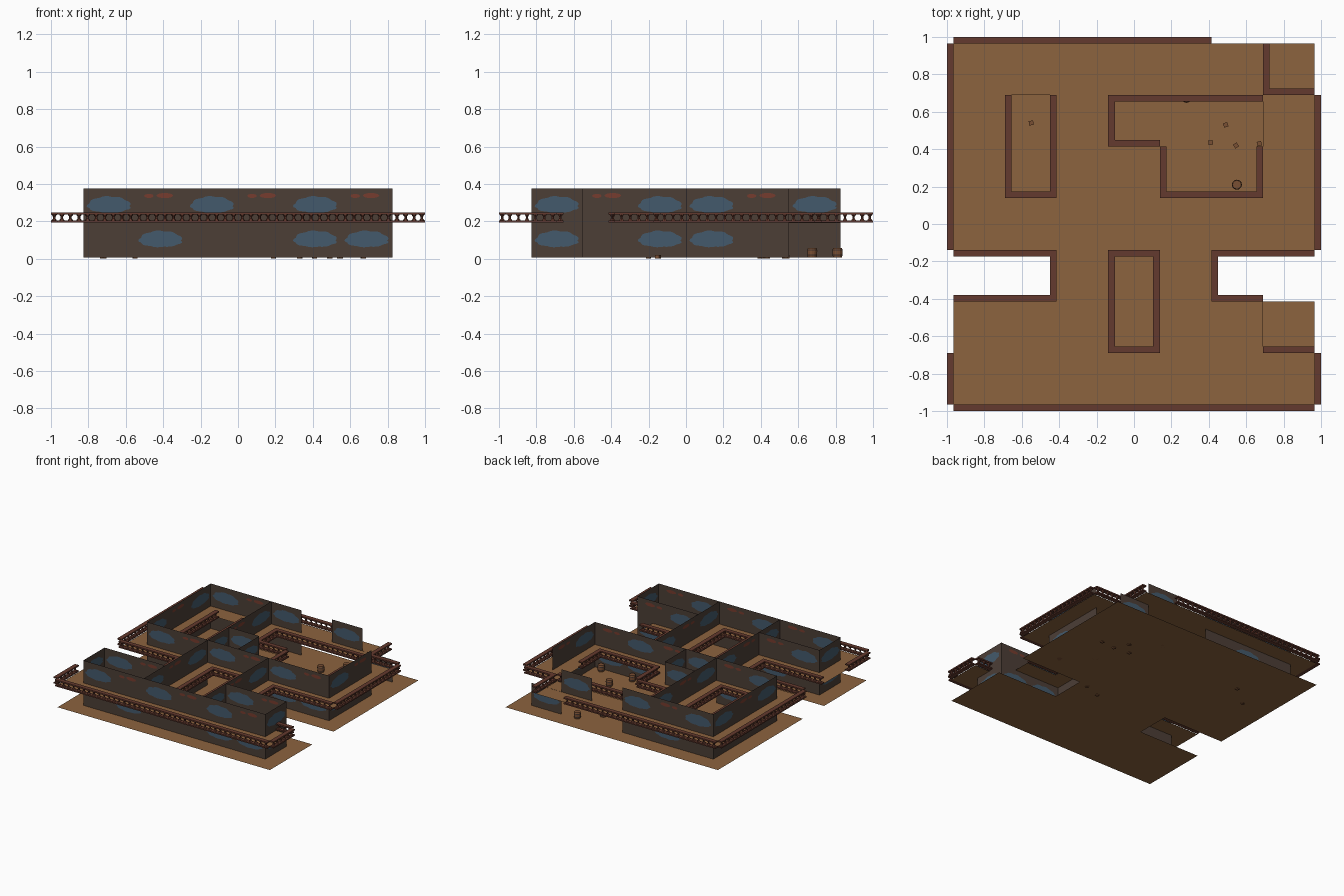
import bpy, bmesh, math, random
from mathutils import Matrix, Vector

if "Cube" in bpy.data.objects:
    bpy.data.objects.remove(bpy.data.objects["Cube"])

random.seed(4)
T, N = 0.2757, 7                 # tile size, tiles per side
Z0, Z1, H = 0.007, 0.191, 0.185  # lower floor, upper floor, storey height
RW = 0.035                       # railing width


def mat(name, rgb):
    m = bpy.data.materials.new(name)
    lin = [(c / 255 / 12.92) if c < 11 else ((c / 255 + 0.055) / 1.055) ** 2.4 for c in rgb]
    m.diffuse_color = (*lin, 1)
    m.use_nodes = True
    m.node_tree.nodes["Principled BSDF"].inputs["Base Color"].default_value = m.diffuse_color
    return m


FLOOR = mat("floor tan", (140, 99, 62))
WALL = mat("wall dark brown", (76, 62, 54))
BLUE = mat("patch blue", (68, 90, 108))
RED = mat("patch rust", (118, 60, 46))
RAIL = mat("rail wood", (100, 58, 46))
BARREL = mat("barrel wood", (122, 80, 52))
BAND = mat("barrel band", (58, 46, 42))


def finish(bm, name, *mats):
    me = bpy.data.meshes.new(name)
    bm.to_mesh(me)
    bm.free()
    for m in mats:
        me.materials.append(m)
    ob = bpy.data.objects.new(name, me)
    bpy.context.collection.objects.link(ob)
    return ob


def pos(i):
    return (i - 3) * T


def box(bm, c, size, rot=Matrix()):
    M = Matrix.Translation(c) @ rot @ Matrix.Diagonal((*size, 1))
    bmesh.ops.create_cube(bm, size=1, matrix=M)


def lathe(bm, M, profile, n):
    rings = [[bm.verts.new(M @ Vector((r * math.cos(a), r * math.sin(a), z)))
              for a in (2 * math.pi * k / n for k in range(n))] for r, z in profile]
    for a, b in zip(rings, rings[1:]):
        for k in range(n):
            bm.faces.new((a[k], a[(k + 1) % n], b[(k + 1) % n], b[k]))
    bm.faces.new(rings[0][::-1])
    bm.faces.new(rings[-1])


# Layout: the notches are empty on both storeys, the pits only upstairs
grid = {(i, j) for i in range(N) for j in range(N)}
notch = {(0, 2), (1, 2), (5, 2), (6, 2)}
pits = {(1, 4), (1, 5), (3, 5), (4, 5), (5, 5), (4, 4), (5, 4), (3, 2), (3, 1), (6, 6)}
stair = {(6, 1)}
lower = grid - notch
upper = lower - pits - stair


# Floors
def floor(name, tiles, z):
    bm = bmesh.new()
    h = T / 2
    for i, j in sorted(tiles):
        bm.faces.new([bm.verts.new((pos(i) + a * h, pos(j) + b * h, z))
                      for a, b in ((-1, -1), (1, -1), (1, 1), (-1, 1))])
    bmesh.ops.remove_doubles(bm, verts=bm.verts, dist=0.001)
    finish(bm, name, FLOOR)


floor("lower_floor", lower, Z0)
floor("upper_floor", upper, Z1)


# Railings guard every drop of the upper floor, except at the openings
openings = {(5, 6, 0, 1), (0, 1, -1, 0), (1, 6, 0, -1), (6, 5, -1, 0), (5, 1, 1, 0)}
bm = bmesh.new()
baluster = [(0.014, 0.203), (0.013, 0.208), (0.007, 0.215),
            (0.007, 0.226), (0.013, 0.233), (0.014, 0.238)]
for i, j in sorted(upper):
    for dx, dy in ((1, 0), (-1, 0), (0, 1), (0, -1)):
        if (i + dx, j + dy) in upper or (i, j, dx, dy) in openings:
            continue
        off = T / 2 + RW / 2
        c = Vector((pos(i) + dx * off, pos(j) + dy * off, 0))
        along = Vector((abs(dy), abs(dx), 0))
        for z, t in ((0.199, 0.010), (0.243, 0.011)):
            size = along * T + Vector((abs(dx), abs(dy), 0)) * RW + Vector((0, 0, t))
            box(bm, c + Vector((0, 0, z)), size)
        for k in range(6):
            p = c + along * (T * ((k + 0.5) / 6 - 0.5))
            lathe(bm, Matrix.Translation(p), baluster, 6)
finish(bm, "railings", RAIL)


# Painted patches: outlines inside one panel (u along, v up)
def cloud():
    pts = []
    for k in range(40):
        a = 2 * math.pi * k / 40
        bump = 0.90 + 0.10 * abs(math.sin(4.5 * a))
        s = math.sin(a)
        pts.append((T / 2 + 0.12 * bump * math.cos(a),
                    0.090 + bump * s * (0.055 if s > 0 else 0.036)))
    return pts


def blob(u, v, a, b):
    return [(u + a * math.cos(k * math.pi / 5), v + b * math.sin(k * math.pi / 5)) for k in range(10)]


PATCH = {"B": [(cloud(), 1)],
         "O": [(blob(0.075, 0.145, 0.026, 0.011), 2), (blob(0.16, 0.147, 0.045, 0.014), 2)],
         "-": []}


# Walls run between neighbouring tile centres, around solid blocks
def walls(name, nodes, z, rows, cols, gaps):
    bm = bmesh.new()

    def solid(i, j):
        return all((i + a, j + b) in nodes for a in (0, 1) for b in (0, 1))

    for i, j in sorted(nodes):
        for d in ((1, 0), (0, 1)):
            if (i + d[0], j + d[1]) not in nodes or (i, j, d[0]) in gaps:
                continue
            if solid(i, j) and solid(i - d[1], j - d[0]):
                continue
            o, u = Vector((pos(i), pos(j), z)), Vector((*d, 0))
            n = Vector((d[1], -d[0], 0))
            up = Vector((0, 0, 1))
            bm.faces.new([bm.verts.new(o + u * a * T + up * b * H)
                          for a, b in ((0, 0), (1, 0), (1, 1), (0, 1))])
            kind = rows[i] if d[0] else cols[j]
            for pts, m in PATCH[kind]:
                for side in (1, -1):
                    loop = [bm.verts.new(o + u * a + up * b + n * 0.002 * side)
                            for a, b in pts[::side]]
                    bm.faces.new(loop).material_index = m
    finish(bm, name, WALL, BLUE, RED)


walls("lower_walls", lower, Z0, "-B--BB", "B-BB--", {(3, 6, 1), (4, 6, 1), (6, 5, 0)})
walls("upper_walls", upper | stair, Z1, "BOBOBO", "BOBBOB", {(3, 6, 1)})


# Barrels standing in the lower hall
for x, y in ((0.55, 0.21), (0.28, 0.675), (0.75, 0.03), (0.46, 0.04), (0.42, 0.81)):
    bm = bmesh.new()
    lathe(bm, Matrix.Translation((x, y, Z0)),
          [(0.023, 0), (0.026, 0.010), (0.026, 0.016), (0.027, 0.036),
           (0.026, 0.042), (0.023, 0.052)], 12)
    for f in bm.faces:
        z = f.calc_center_median().z - Z0
        f.material_index = int(0.011 < z < 0.015 or 0.037 < z < 0.041)
    finish(bm, "barrel", BARREL, BAND)

# Loose rubble half sunk in the lower floor
bm = bmesh.new()
for x, y in ((0.49, 0.53), (0.41, 0.435), (0.545, 0.42), (0.67, 0.43), (-0.55, 0.54),
             (-0.72, 0.4), (0.19, -0.2), (0.33, -0.15)):
    box(bm, Vector((x, y, 0.010)), (0.024, 0.024, 0.018),
        Matrix.Rotation(random.uniform(0, 1.5), 4, 'Z'))
finish(bm, "rubble", BARREL)
